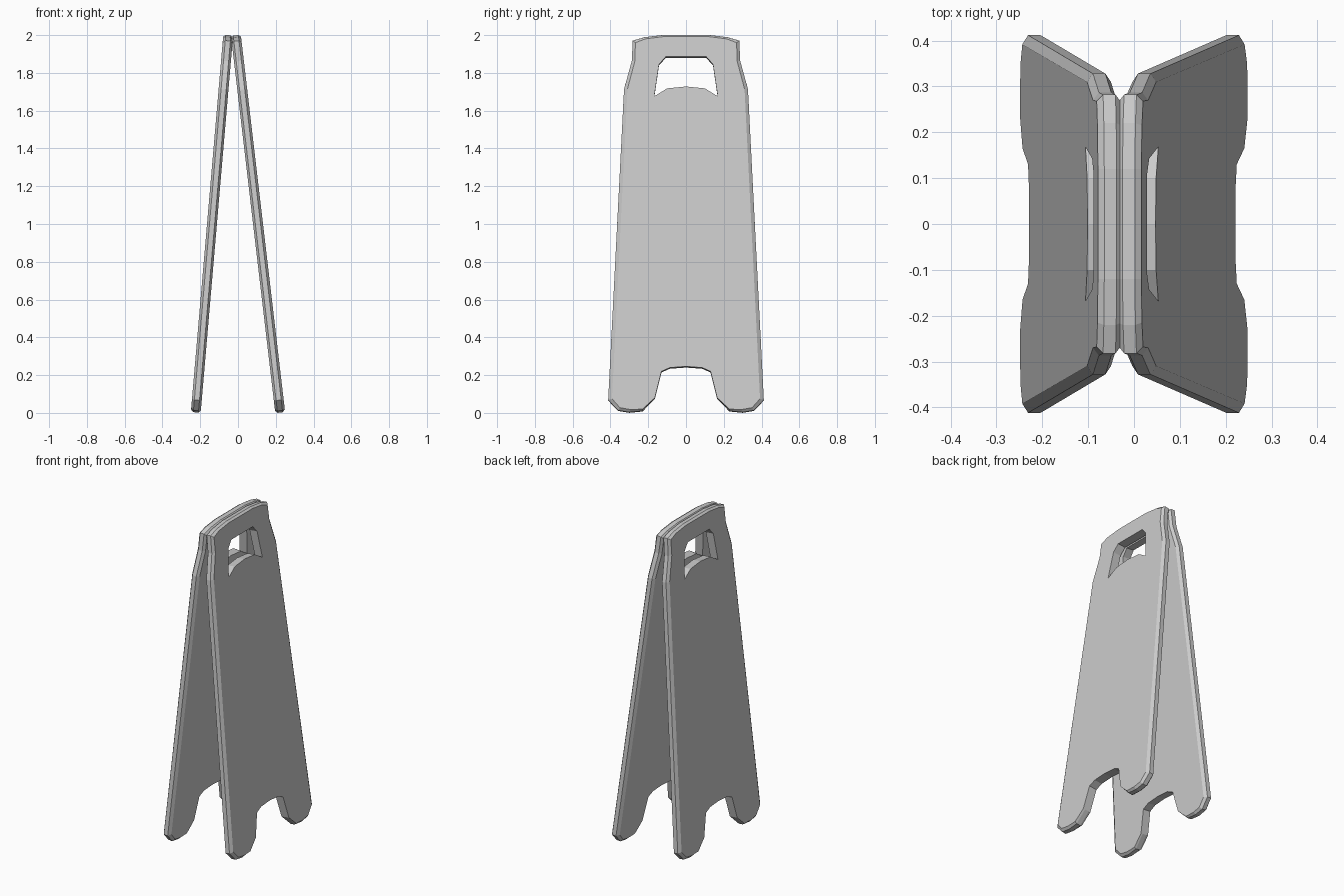
import bpy, bmesh

if "Cube" in bpy.data.objects:
    bpy.data.objects.remove(bpy.data.objects["Cube"])

# Half outline: (rim y, rim height, face y, face height); face differs where bevelled
OUTER = [
    (0.00, 2.002, 0.00, 1.992), (0.12, 2.002, 0.12, 1.992),
    (0.22, 1.99, 0.215, 1.98), (0.282, 1.972, 0.268, 1.96),
    (0.287, 1.865, 0.270, 1.865), (0.328, 1.715, 0.310, 1.715),
    (0.412, 0.07, 0.392, 0.075), (0.36, 0.015, 0.35, 0.028),
    (0.30, 0.005, 0.295, 0.018), (0.23, 0.012, 0.23, 0.02),
]
NOTCH = [(0.165, 0.08), (0.13, 0.22), (0.085, 0.24), (0.0, 0.246)]
HANDLE = [(0.0, 1.728), (0.10, 1.718), (0.168, 1.676), (0.143, 1.845),
          (0.107, 1.886), (0.0, 1.886)]
LAYERS = [(0.0, True), (0.013, False), (0.040, False), (0.052, True)]


def panel(name, side, x_top, x_bottom):
    """Leaning board; x_top and x_bottom place its outer face."""
    pts = OUTER + [(y, z, y, z) for y, z in NOTCH + HANDLE]
    tilt = (x_bottom - x_top) / 2.0
    bm = bmesh.new()
    loops = []
    for depth, inset in LAYERS:
        loop = []
        for ry, rz, fy, fz in pts:
            y, s = (fy, fz) if inset else (ry, rz)
            x = side * (x_bottom - tilt * s - depth)
            loop.append(bm.verts.new((x, y, s - depth * tilt)))
        loops.append(loop)
    # Front and back faces
    bm.faces.new(loops[0])
    bm.faces.new(loops[-1][::-1])
    # Rim, bevels, notch and handle walls; centre seams stay open for mirroring
    n = len(pts)
    for a, b in zip(loops, loops[1:]):
        for i in range(n):
            j = (i + 1) % n
            if pts[i][0] == 0 and pts[j][0] == 0:
                continue
            bm.faces.new((a[i], a[j], b[j], b[i]))
    # Mirror to the other half and weld the seam
    geom = bm.verts[:] + bm.edges[:] + bm.faces[:]
    bmesh.ops.mirror(bm, geom=geom, axis='Y', merge_dist=0.0001)
    bmesh.ops.remove_doubles(bm, verts=bm.verts[:], dist=0.0001)
    # Clear the flat centre seams so each side is one clean surface
    seam = [e for e in bm.edges if all(abs(v.co.y) < 1e-4 for v in e.verts)
            and len(e.link_faces) == 2
            and 1.9 > min(v.co.z for v in e.verts) > 0.2
            and abs(e.verts[0].co.z - e.verts[1].co.z) > 1.0]
    bmesh.ops.dissolve_edges(bm, edges=seam, use_verts=False)
    bmesh.ops.recalc_face_normals(bm, faces=bm.faces[:])
    me = bpy.data.meshes.new(name)
    bm.to_mesh(me)
    bm.free()
    ob = bpy.data.objects.new(name, me)
    bpy.context.collection.objects.link(ob)
    return ob


# Two boards leaning together at the top
panel("left_board", -1, 0.078, 0.250)
panel("right_board", 1, 0.015, 0.250)
